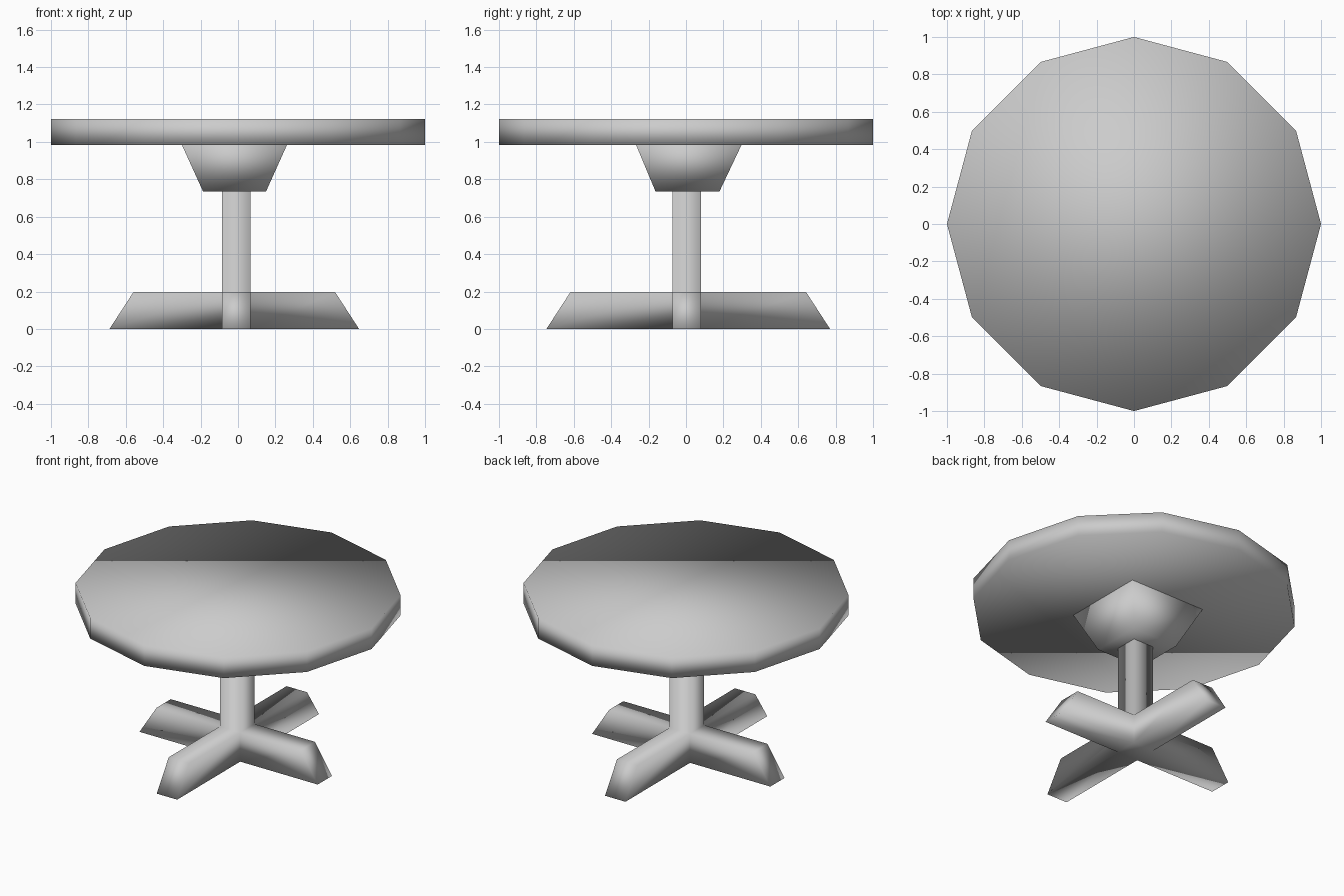
import bpy, bmesh, math
from mathutils import Vector

if "Cube" in bpy.data.objects:
    bpy.data.objects.remove(bpy.data.objects["Cube"])

grey = bpy.data.materials.new("plain_grey")
grey.diffuse_color = (0.6, 0.6, 0.6, 1)
grey.use_nodes = True
grey.node_tree.nodes["Principled BSDF"].inputs["Base Color"].default_value = grey.diffuse_color


def finish(name, bm):
    """Turn a bmesh into a fully smooth-shaded grey object."""
    bmesh.ops.recalc_face_normals(bm, faces=bm.faces[:])
    for f in bm.faces:
        f.smooth = True
    mesh = bpy.data.meshes.new(name)
    bm.to_mesh(mesh)
    bm.free()
    mesh.materials.append(grey)
    obj = bpy.data.objects.new(name, mesh)
    bpy.context.collection.objects.link(obj)


def loft(bm, bottom, top):
    """Closed solid between two matching rings."""
    a = [bm.verts.new(p) for p in bottom]
    b = [bm.verts.new(p) for p in top]
    bm.faces.new(a[::-1])
    bm.faces.new(b)
    n = len(a)
    for i in range(n):
        j = (i + 1) % n
        bm.faces.new((a[i], a[j], b[j], b[i]))


def rect(x0, x1, y0, y1, z):
    return [(x0, y0, z), (x1, y0, z), (x1, y1, z), (x0, y1, z)]


def ring(r, sides, z):
    return [(r * math.cos(math.tau * i / sides),
             r * math.sin(math.tau * i / sides), z) for i in range(sides)]


# Twelve-sided table top
bm = bmesh.new()
loft(bm, ring(1, 12, 0.984), ring(1, 12, 1.123))
finish("table_top", bm)

# Flared square collar under the top
bm = bmesh.new()
loft(bm, rect(-0.187, 0.15, -0.163, 0.179, 0.735),
     rect(-0.30, 0.262, -0.267, 0.297, 0.984))
finish("collar", bm)

# Pedestal: hub block, extruded outward into feet and upward into the post
bm = bmesh.new()
FOOT_H, SLOPE = 0.197, 0.128
loft(bm, rect(-0.086, 0.067, -0.072, 0.08, 0),
     rect(-0.086, 0.067, -0.072, 0.08, FOOT_H))
feet = [((1, 0, 0), 0.647), ((-1, 0, 0), 0.687),
        ((0, 1, 0), 0.77), ((0, -1, 0), 0.746)]
bm.normal_update()


def extrude(direction):
    """Extrude the hub face that looks in a direction; return its new verts."""
    face = max(bm.faces, key=lambda f: f.normal.dot(direction)
               - 10 * (f not in hub))
    new = bmesh.ops.extrude_discrete_faces(bm, faces=[face])["faces"][0]
    return new.verts


hub = set(bm.faces)
for d, reach in feet:
    d = Vector(d)
    for v in extrude(d):
        end = reach - (SLOPE if v.co.z > 0.1 else 0)
        v.co += d * (end - v.co.dot(d))
for v in extrude(Vector((0, 0, 1))):
    v.co.z = 0.735
bmesh.ops.remove_doubles(bm, verts=bm.verts[:], dist=0.0001)
finish("pedestal", bm)
